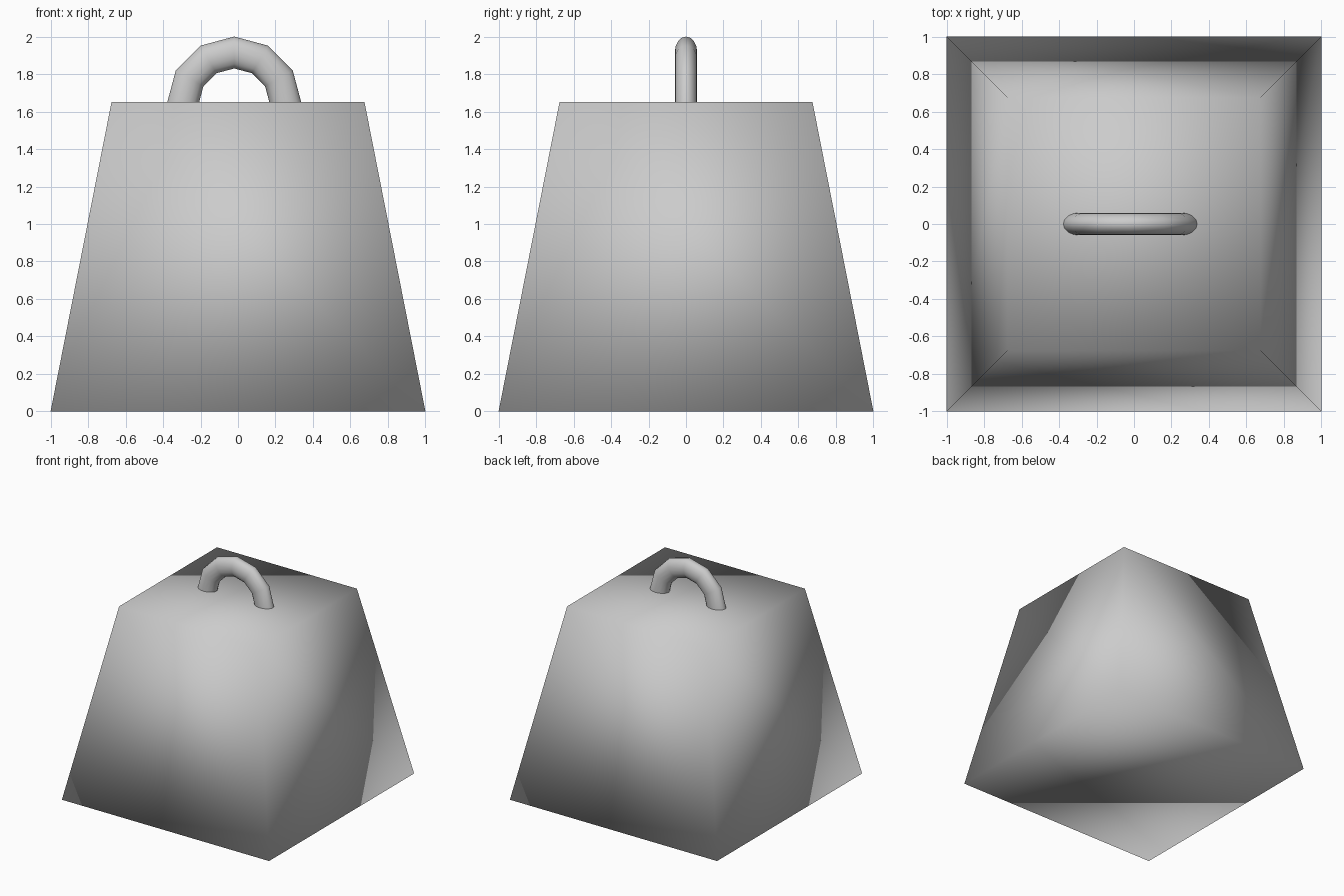
import bpy, bmesh
from math import sin, cos, pi

if "Cube" in bpy.data.objects:
    bpy.data.objects.remove(bpy.data.objects["Cube"])


def make_object(name, bm):
    bmesh.ops.recalc_face_normals(bm, faces=bm.faces)
    for f in bm.faces:
        f.smooth = True
    mesh = bpy.data.meshes.new(name)
    bm.to_mesh(mesh)
    bm.free()
    obj = bpy.data.objects.new(name, mesh)
    bpy.context.collection.objects.link(obj)
    return obj


# Weight body: a cube tapered towards the top, smooth shaded throughout
HEIGHT, TOP_HALF = 1.65, 0.675
bm = bmesh.new()
bmesh.ops.create_cube(bm, size=2)
for v in bm.verts:
    if v.co.z > 0:
        v.co = (v.co.x * TOP_HALF, v.co.y * TOP_HALF, HEIGHT)
    else:
        v.co.z = 0
make_object("weight_body", bm)

# Handle: half ring with an oval section, its ends sunk into the body top
CENTRE_X, CENTRE_Z = -0.02, 1.64
RING, THICK_R, THICK_Y = 0.275, 0.085, 0.06
STEPS, SIDES = 6, 16
bm = bmesh.new()
rings = []
for i in range(STEPS + 1):
    a = pi * i / STEPS
    ring = []
    for j in range(SIDES):
        b = 2 * pi * j / SIDES
        r = RING + THICK_R * cos(b)
        ring.append(bm.verts.new((CENTRE_X + r * cos(a), THICK_Y * sin(b),
                                  CENTRE_Z + r * sin(a))))
    rings.append(ring)
for r0, r1 in zip(rings, rings[1:]):
    for j in range(SIDES):
        k = (j + 1) % SIDES
        bm.faces.new((r0[j], r0[k], r1[k], r1[j]))
make_object("handle", bm)
